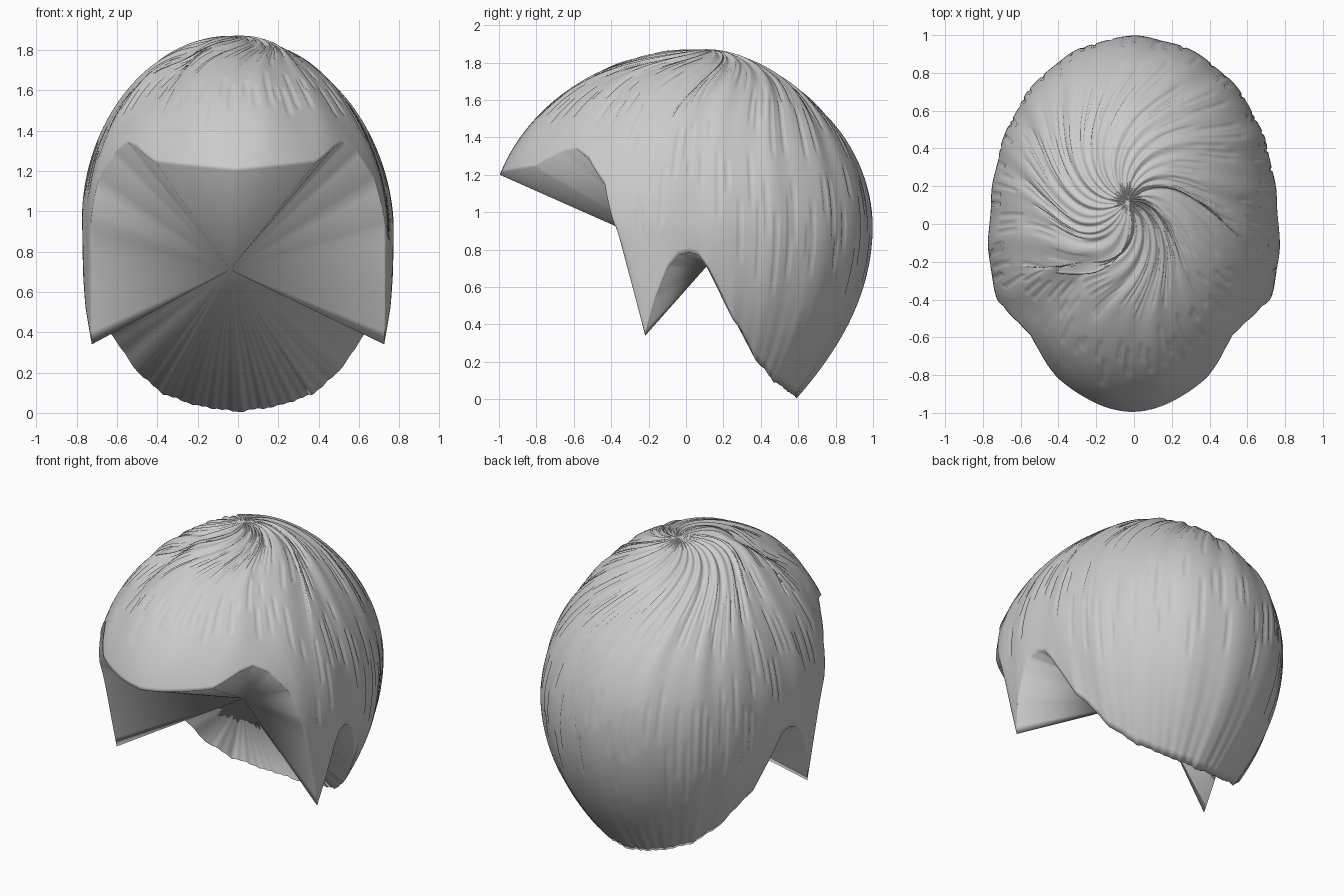
import bpy, math, random
from mathutils import Vector

if "Cube" in bpy.data.objects:
    bpy.data.objects.remove(bpy.data.objects["Cube"])
random.seed(4)

# Half outline, front to back: angle, rim height, rim radius, widest radius
OUTLINE = [
    (-90, 1.2, 1.19, 1.19), (-67, 1.24, 1.08, 1.08), (-58, 1.32, 1.02, 1.02),
    (-53, 1.34, .99, .99), (-47, 1.29, .95, .95), (-39, 1.15, .91, .91),
    (-34, .9, .87, .88), (-25, .34, .8, .84), (-21, .52, .81, .82),
    (-16, .7, .8, .8), (-12, .77, .78, .78), (-8, .785, .765, .77),
    (-4, .77, .75, .76), (0, .7, .74, .75), (11, .43, .67, .75),
    (27, .2, .56, .765), (43, .09, .51, .8), (65, .03, .475, .85),
    (90, 0, .47, .88)]
CROWN_Y, WIDEST_Z, DOME = .12, .92, .95
COLUMNS, ROWS = 360, 60
APEX = Vector((-.04, .11, .71))


def fold(deg):
    """Fold any angle onto the right half, -90 (front) to 90 (back)."""
    return math.degrees(math.asin(max(-1, min(1, math.sin(math.radians(deg))))))


def lookup(deg, field):
    a = fold(deg)
    for p, q in zip(OUTLINE, OUTLINE[1:]):
        if a <= q[0] + 1e-6:
            t = (a - p[0]) / (q[0] - p[0])
            return p[field] + (q[field] - p[field]) * t
    return OUTLINE[-1][field]


def width(deg):
    """Widest radius, averaged so the dome has no creases."""
    return sum(lookup(deg + d, 3) for d in range(-9, 10, 3)) / 7


def bump(x, size):
    return math.exp(-(x / size) ** 2)


# Random strand cuts: some columns get short grooves between two rows
strands = {}
for col in range(0, COLUMNS, 4):
    start = random.uniform(.2, .34)
    second = random.uniform(.48, .68)
    strands[col + random.randint(0, 2)] = [
        (start, start + random.uniform(.08, .16)),
        (second, second + random.uniform(.06, .2))]


def dome_point(col, s):
    """Point on column col, s running from crown (0) to rim (1)."""
    rim_deg = col * 360 / COLUMNS
    deg = rim_deg + 65 * math.exp(-(s / .26) ** 2)
    rad = math.radians(deg)
    rim_z, rim_r = lookup(rim_deg, 1), lookup(rim_deg, 2)
    if fold(rim_deg) > 12:                      # ragged nape
        rim_z += .005 * (1 + math.sin(col * .7) * math.sin(col * .31))
    wide = width(deg)
    drop = (WIDEST_Z - rim_z) / DOME
    end = math.pi / 2 + drop if drop > 0 else math.acos(-drop)
    u = s * end
    if u <= math.pi / 2:
        z = WIDEST_Z + DOME * math.cos(u)
        r = wide * math.sin(u) ** (1.13 + .17 * math.sin(rad))
    else:
        t = (u - math.pi / 2) / drop
        z = WIDEST_Z - (WIDEST_Z - rim_z) * t
        r = wide + (rim_r - wide) * t * t
    # Soft locks, thin strand cuts and the parting furrow
    fade = min(1, s * 7) * min(1, (1 - s) * 6)
    lift = .006 * fade * math.sin(math.radians(rim_deg) * 30) * bump(s, .45)
    lift += .004 * fade * math.sin(math.radians(rim_deg) * 17)
    if any(a < s < b for a, b in strands.get(col, [])):
        lift -= .009 * fade
    off = (deg + 122 + 180) % 360 - 180
    lift -= .055 * bump(off, 9) * bump(s - .5, .28) * fade
    r += lift * math.sin(min(u, math.pi / 2))
    z += lift * max(0, math.cos(u))
    shift = -.03 * max(0, math.cos(u))
    return Vector((r * math.cos(rad) + shift, CROWN_Y + r * math.sin(rad), z))


hair = bpy.data.materials.new("hair_grey")
hair.use_nodes = True
grey = (.6, .6, .6, 1)
hair.diffuse_color = grey
hair.node_tree.nodes["Principled BSDF"].inputs["Base Color"].default_value = grey

# Outer shell: rings of points from the crown to the rim, then the inner point
verts = [Vector((-.03, CROWN_Y, WIDEST_Z + DOME))]
for k in range(1, ROWS + 1):
    verts += [dome_point(c, k / ROWS) for c in range(COLUMNS)]
verts.append(APEX)

# Crown fan, side quads, and a straight underside fan closing the rim
faces = []
inner = len(verts) - 1
rim = inner - COLUMNS
for c in range(COLUMNS):
    n = (c + 1) % COLUMNS
    faces.append((0, 1 + c, 1 + n))
    for k in range(ROWS - 1):
        a, b = 1 + k * COLUMNS, 1 + (k + 1) * COLUMNS
        faces.append((a + c, b + c, b + n, a + n))
    faces.append((inner, rim + n, rim + c))

mesh = bpy.data.meshes.new("hair_cap")
mesh.from_pydata(verts, [], faces)
mesh.materials.append(hair)
mesh.shade_smooth()
cap = bpy.data.objects.new("hair_cap", mesh)
bpy.context.collection.objects.link(cap)
